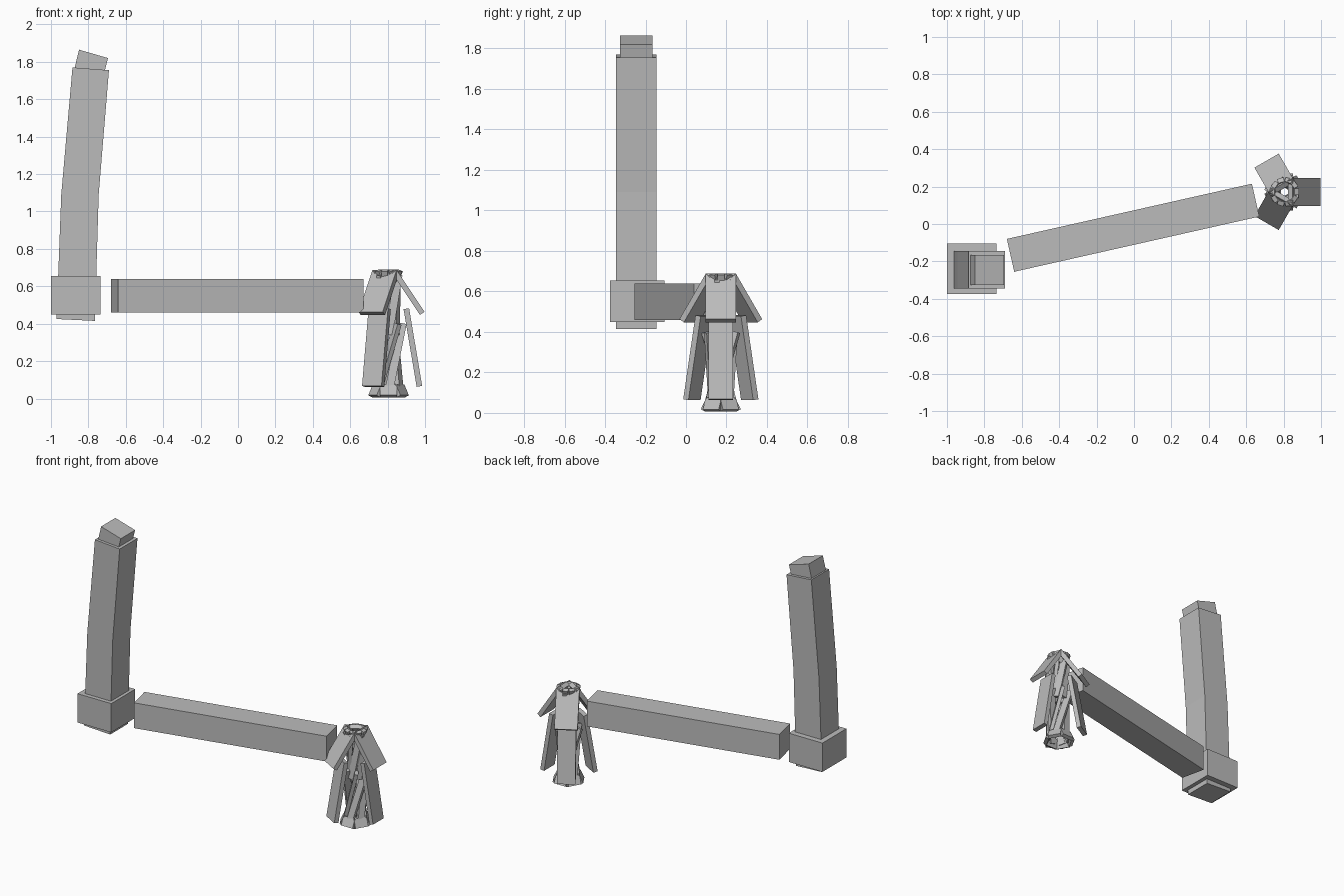
import bpy, bmesh, math
from mathutils import Vector, Matrix

cube = bpy.data.objects.get("Cube")
if cube:
    bpy.data.objects.remove(cube)

grey = bpy.data.materials.new("plain grey")
grey.use_nodes = True
grey.diffuse_color = (0.5, 0.5, 0.5, 1)
grey.node_tree.nodes["Principled BSDF"].inputs["Base Color"].default_value = (0.5, 0.5, 0.5, 1)


def finish(name, bm):
    bmesh.ops.recalc_face_normals(bm, faces=bm.faces)
    mesh = bpy.data.meshes.new(name)
    bm.to_mesh(mesh)
    bm.free()
    mesh.materials.append(grey)
    obj = bpy.data.objects.new(name, mesh)
    bpy.context.collection.objects.link(obj)
    return obj


def box(name, centre, size, turn=0):
    """Box turned about the vertical axis."""
    bm = bmesh.new()
    bmesh.ops.create_cube(bm, size=1, matrix=Matrix.Translation(centre)
                          @ Matrix.Rotation(turn, 4, 'Z') @ Matrix.Diagonal((*size, 1)))
    return finish(name, bm)


def extruded(name, profile, y0, y1):
    """Profile in the x-z plane, carried from y0 to y1."""
    bm = bmesh.new()
    face = bm.faces.new([bm.verts.new((x, y0, z)) for x, z in profile])
    new = bmesh.ops.extrude_face_region(bm, geom=[face])["geom"]
    bmesh.ops.translate(bm, vec=(0, y1 - y0, 0),
                        verts=[v for v in new if isinstance(v, bmesh.types.BMVert)])
    return finish(name, bm)


def bar(name, start, end, width, depth, outward):
    """Square-ended bar between two points, its thin side facing outward."""
    start, end = Vector(start), Vector(end)
    along = (end - start).normalized()
    across = along.cross(outward).normalized()
    normal = across.cross(along)
    basis = Matrix((across, normal, along)).transposed().to_4x4()
    bm = bmesh.new()
    bmesh.ops.create_cube(bm, size=1, matrix=Matrix.Translation((start + end) / 2) @ basis
                          @ Matrix.Diagonal((width, depth, (end - start).length, 1)))
    return finish(name, bm)


# Upright: bent column through a square collar, with a tilted tip
extruded("column", [(-0.97, 0.425), (-0.765, 0.415), (-0.745, 1.09), (-0.69, 1.755),
                    (-0.885, 1.77), (-0.945, 1.09)], -0.345, -0.145)
extruded("column_tip", [(-0.88, 1.74), (-0.725, 1.70), (-0.695, 1.82), (-0.85, 1.865)],
         -0.325, -0.165)
box("collar", (-0.868, -0.24, 0.552), (0.265, 0.27, 0.205))

# Horizontal beam
box("beam", (-0.005, -0.02, 0.55), (1.343, 0.18, 0.18), math.atan2(0.295, 1.31))

# Three-fingered claw
axis = Vector((0.805, 0.172, 0))


def around(radius, angle, z):
    return axis + Vector((radius * math.cos(angle), radius * math.sin(angle), z))


for i in range(3):
    a = math.radians(120 * i)
    out = Vector((math.cos(a), math.sin(a), 0))
    bar(f"upper_finger_{i + 1}", around(0.03, a, 0.68), around(0.18, a, 0.455), 0.15, 0.03, out)
    bar(f"lower_finger_{i + 1}", around(0.095, a, 0.48), around(0.165, a, 0.065), 0.12, 0.03, out)

# Twisted stalk of crossing sticks, with a crown above and splayed feet below
for i in range(6):
    a = math.radians(60 * i + 30)
    out = Vector((math.cos(a), math.sin(a), 0))
    bar(f"stalk_stick_{i + 1}", around(0.07, a, 0.03), around(0.075, a + math.radians(100), 0.40),
        0.045, 0.025, out)
    bar(f"neck_stick_{i + 1}", around(0.045, a, 0.34), around(0.055, a + math.radians(70), 0.66),
        0.045, 0.025, out)
    bar(f"foot_{i + 1}", around(0.06, a, 0.07), around(0.088, a, 0.012), 0.09, 0.025, out)

for i in range(10):
    a = math.radians(36 * i)
    out = Vector((math.cos(a), math.sin(a), 0))
    bar(f"crown_petal_{i + 1}", around(0.035, a, 0.61), around(0.065, a, 0.685), 0.035, 0.025, out)
